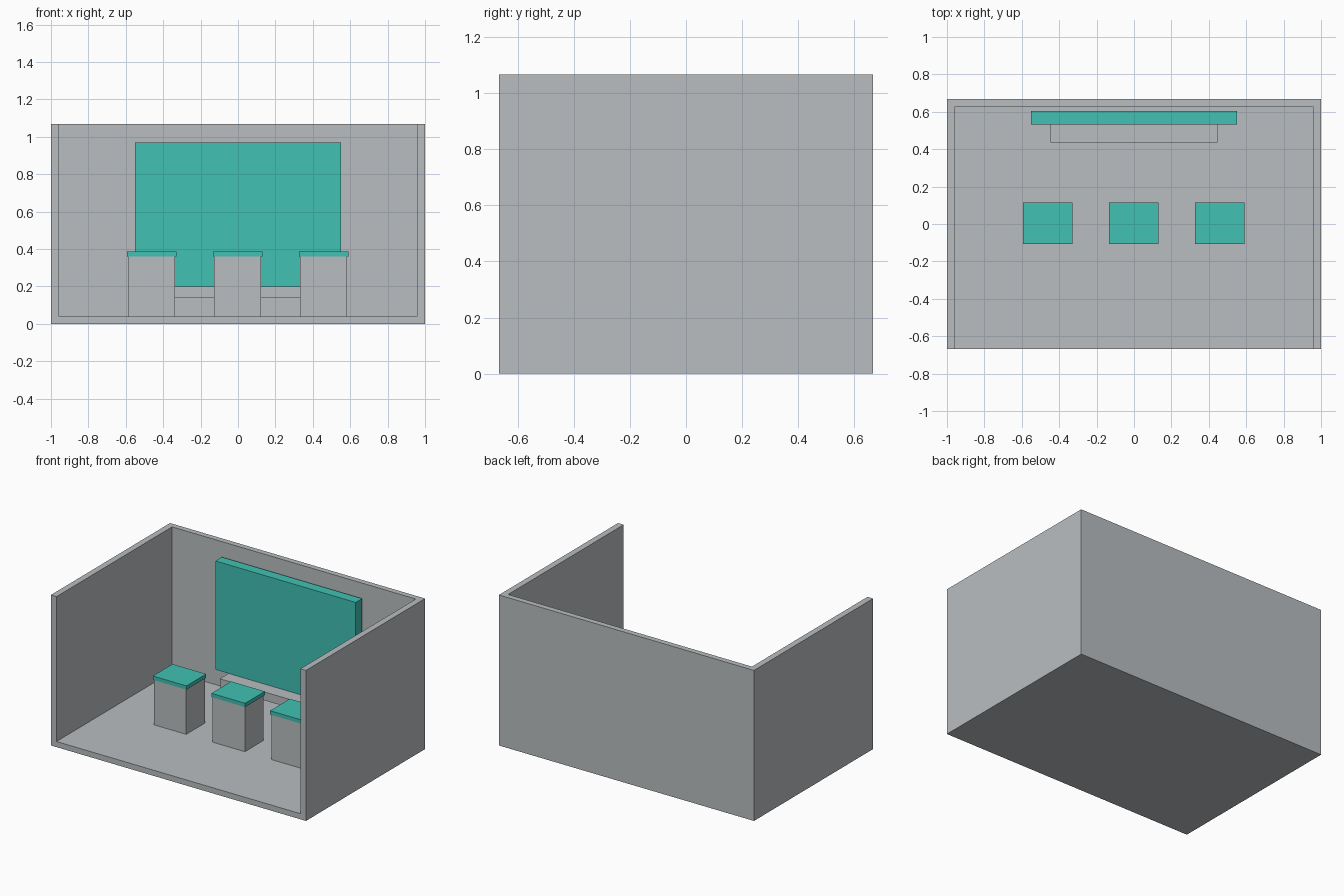
import bpy
import bmesh
from mathutils import Vector

cube = bpy.data.objects.get("Cube")
if cube:
    bpy.data.objects.remove(cube, do_unlink=True)


def make_material(name, rgb):
    mat = bpy.data.materials.new(name)
    mat.use_nodes = True
    mat.diffuse_color = (*rgb, 1)
    mat.node_tree.nodes["Principled BSDF"].inputs["Base Color"].default_value = (*rgb, 1)
    return mat


grey = make_material("light_grey", (0.49, 0.515, 0.527))
teal = make_material("teal", (0.053, 0.533, 0.451))


def add_object(name, bm, mat):
    bmesh.ops.recalc_face_normals(bm, faces=bm.faces)
    mesh = bpy.data.meshes.new(name)
    bm.to_mesh(mesh)
    bm.free()
    mesh.materials.append(mat)
    obj = bpy.data.objects.new(name, mesh)
    bpy.context.scene.collection.objects.link(obj)
    return obj


def box(name, low, high, mat):
    low, high = Vector(low), Vector(high)
    bm = bmesh.new()
    bmesh.ops.create_cube(bm, size=1)
    bmesh.ops.scale(bm, vec=high - low, verts=bm.verts)
    bmesh.ops.translate(bm, vec=(low + high) / 2, verts=bm.verts)
    return add_object(name, bm, mat)


def prism(name, outline, bottom, top, mat):
    bm = bmesh.new()
    face = bm.faces.new([bm.verts.new((x, y, bottom)) for x, y in outline])
    raised = bmesh.ops.extrude_face_region(bm, geom=[face])["geom"]
    verts = [v for v in raised if isinstance(v, bmesh.types.BMVert)]
    bmesh.ops.translate(bm, vec=(0, 0, top - bottom), verts=verts)
    return add_object(name, bm, mat)


# Room shell: three walls in one U-shaped prism, plus the floor between them
DEPTH, HEIGHT, INNER_X, INNER_Y, FLOOR = 0.667, 1.067, 0.956, 0.627, 0.04
half = [(INNER_X, INNER_Y), (INNER_X, -DEPTH), (1, -DEPTH), (1, DEPTH)]
walls = half + [(-x, y) for x, y in reversed(half)]
prism("walls", walls, 0, HEIGHT, grey)
box("floor", (-INNER_X, -DEPTH, 0), (INNER_X, INNER_Y, FLOOR), grey)

# Wall screen and the floating shelf below it
box("screen", (-0.55, 0.533, 0.2), (0.55, 0.605, 0.97), teal)
box("shelf", (-0.447, 0.435, 0.14), (0.447, 0.605, 0.2), grey)

# Row of stools with thin overhanging seats
for side, x in (("right", -0.462), ("middle", -0.002), ("left", 0.458)):
    box(side + "_stool_base", (x - 0.126, -0.1, FLOOR), (x + 0.126, 0.109, 0.36), grey)
    box(side + "_stool_seat", (x - 0.132, -0.106, 0.36), (x + 0.132, 0.115, 0.387), teal)
